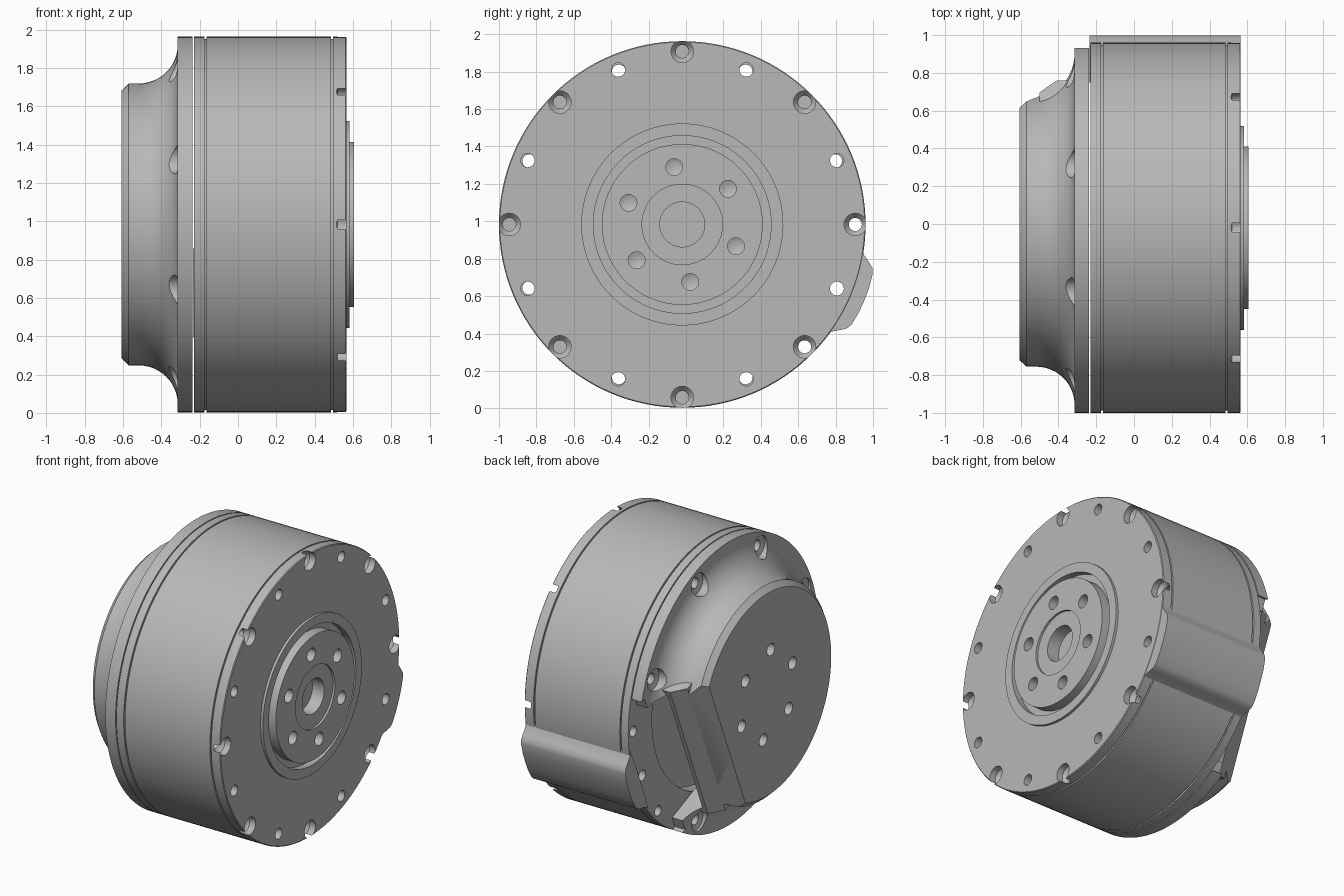
import bpy, bmesh
from math import cos, sin, radians, pi
from mathutils import Vector

cube = bpy.data.objects.get("Cube")
if cube:
    bpy.data.objects.remove(cube, do_unlink=True)

CY, CZ = -0.02, 0.983          # motor axis runs along x through this point
R = 0.98
TILT = radians(-22.5)          # direction of the cable exit

metal = bpy.data.materials.new("grey_metal")
metal.use_nodes = True
metal.diffuse_color = (0.48, 0.48, 0.48, 1)
metal.node_tree.nodes["Principled BSDF"].inputs["Base Color"].default_value = metal.diffuse_color


def finish(name, bm):
    bmesh.ops.recalc_face_normals(bm, faces=bm.faces)
    mesh = bpy.data.meshes.new(name)
    bm.to_mesh(mesh)
    bm.free()
    mesh.materials.append(metal)
    ob = bpy.data.objects.new(name, mesh)
    bpy.context.scene.collection.objects.link(ob)
    return ob


def revolve(name, profile, radius=0, angle=0, steps=128):
    """Turn an (x, r) profile about an axis parallel to the motor axis."""
    cy, cz = CY + radius * cos(angle), CZ + radius * sin(angle)
    bm = bmesh.new()
    vs = [bm.verts.new((x, cy + r, cz)) for x, r in profile]
    edges = [bm.edges.new(p) for p in zip(vs, vs[1:])]
    bmesh.ops.spin(bm, geom=vs + edges, cent=(0, cy, cz), axis=(1, 0, 0),
                   angle=2 * pi, steps=steps)
    bmesh.ops.remove_doubles(bm, verts=bm.verts, dist=1e-5)
    return finish(name, bm)


def extrude(name, points, move):
    bm = bmesh.new()
    face = bm.faces.new([bm.verts.new(p) for p in points])
    new = bmesh.ops.extrude_face_region(bm, geom=[face])["geom"]
    bmesh.ops.translate(bm, vec=move, verts=[g for g in new if isinstance(g, bmesh.types.BMVert)])
    return finish(name, bm)


def prism(name, outline, t0, t1):
    """Extrude an (x, outward) outline sideways across the cable exit."""
    side = Vector((0, -sin(TILT), cos(TILT)))
    pts = [Vector((x, CY + d * cos(TILT), CZ + d * sin(TILT))) + side * t0 for x, d in outline]
    return extrude(name, pts, side * (t1 - t0))


def cut(ob, cutters):
    for c in cutters:
        c.hide_render = True
        m = ob.modifiers.new("cut", "BOOLEAN")
        m.operation, m.solver, m.object = "DIFFERENCE", "EXACT", c
    bpy.context.view_layer.update()
    deps = bpy.context.evaluated_depsgraph_get()
    mesh = bpy.data.meshes.new_from_object(ob.evaluated_get(deps))
    ob.modifiers.clear()
    ob.data = mesh
    for c in cutters:
        bpy.data.objects.remove(c, do_unlink=True)


def drill(profile, radius, start, count):
    return [revolve("cutter", profile, radius, radians(start + 360 / count * i), 24)
            for i in range(count)]


def groove(x, w=0.005, depth=0.012):
    return [(x + w, R), (x + w, R - depth), (x - w, R - depth), (x - w, R)]


# Main drum with seam grooves, raised front ring and hollow rear
body = revolve("motor_body", [
    (0.46, 0), (0.46, 0.475), (0.583, 0.475), (0.583, 0.54), (0.565, 0.54), (0.565, 0.975),
    (0.56, R)] + groove(0.49) + groove(-0.17) + [
    (-0.23, R), (-0.23, 0.72), (-0.12, 0.72), (-0.12, 0)])
cut(body,
    drill([(0.7, 0), (0.7, 0.06), (0.52, 0.06), (0.49, 0.035), (-0.3, 0.035), (-0.3, 0)], 0.925, 0, 8)
    + drill([(0.7, 0), (0.7, 0.037), (-0.3, 0.037), (-0.3, 0)], 0.895, 22.5, 8))

# Output hub with centre bore and bolt circle
hub = revolve("output_hub", [
    (0.5, 0), (0.5, 0.12), (0.59, 0.12), (0.59, 0.215), (0.605, 0.215),
    (0.605, 0.43), (0.45, 0.43), (0.45, 0)])
cut(hub, drill([(0.7, 0), (0.7, 0.045), (0.51, 0.045), (0.49, 0)], 0.31, 38, 6))

# Inner bearing race seen in the gap around the hub
race = revolve("bearing_race", [
    (0.45, 0.42), (0.535, 0.42), (0.535, 0.48), (0.45, 0.48), (0.45, 0.42)])

# Rear cover: end disc, concave flare and bolted flange
flare = [(-0.52 + 0.205 * sin(a), 0.935 - 0.2 * cos(a))
         for a in (pi / 2 * i / 12 for i in range(13))]
cover = revolve("rear_cover",
                [(-0.607, 0), (-0.607, 0.70), (-0.57, 0.735)] + flare
                + [(-0.315, R), (-0.237, R), (-0.237, 0)])
cut(cover, [
    prism("cutter", [(-0.7, 0.403), (-0.41, 0.62), (-0.41, 1.3), (-0.7, 1.3)], -0.54, 0.54),
    prism("cutter", [(-0.5, 0.62), (-0.38, 0.62), (-0.38, 0.35), (-0.1, 0.35),
                     (-0.1, 1.3), (-0.5, 1.3)], -0.5, 0.5),
    prism("cutter", [(-0.5, 0.76), (-0.1, 0.76), (-0.1, 1.3), (-0.5, 1.3)], -0.58, 0.58)]
    + drill([(-0.7, 0), (-0.7, 0.075), (-0.3, 0.075), (-0.29, 0.037), (-0.1, 0.037), (-0.1, 0)],
            0.885, 22.5, 8)
    + drill([(-0.7, 0), (-0.7, 0.042), (-0.5, 0.042), (-0.48, 0)], 0.30, 38, 6))

# Hood over the cable opening, with a cheek on each side
hood = prism("cable_hood", [(-0.5, 0.553), (-0.41, 0.62), (-0.385, 0.62), (-0.42, 0.55)], -0.53, 0.53)
cheeks = [prism(f"hood_cheek_{n}", [(-0.5, 0.552), (-0.41, 0.62), (-0.345, 0.62), (-0.29, 0.70),
                                    (-0.29, 0.45), (-0.5, 0.45)], min(s * 0.50, s * 0.54),
                max(s * 0.50, s * 0.54)) for n, s in (("upper", 1), ("lower", -1))]

# Raised cable channel along the side of the drum
half = [(15, 0.97), (13, 0.985), (11, 1.02), (9.6, 1.043), (8, 1.052), (4, 1.055)]
outline = [(-a, r) for a, r in half] + [(0, 1.055)] + half[::-1] + [(8, 0.94), (-8, 0.94)]
channel = extrude("cable_channel",
                  [(-0.235, CY + r * cos(TILT + radians(a)), CZ + r * sin(TILT + radians(a)))
                   for a, r in outline], (0.798, 0, 0))
# Keep the drum's rim holes open where they pass beneath the channel
cut(channel, drill([(0.7, 0), (0.7, 0.037), (-0.3, 0.037), (-0.3, 0)], 0.895, -22.5, 1))

# Smooth curved surfaces, keep machined edges crisp
bpy.ops.object.select_all(action="DESELECT")
for ob in [body, hub, race, cover, hood, channel] + cheeks:
    ob.select_set(True)
    bpy.context.view_layer.objects.active = ob
bpy.ops.object.shade_smooth_by_angle(angle=radians(30))
